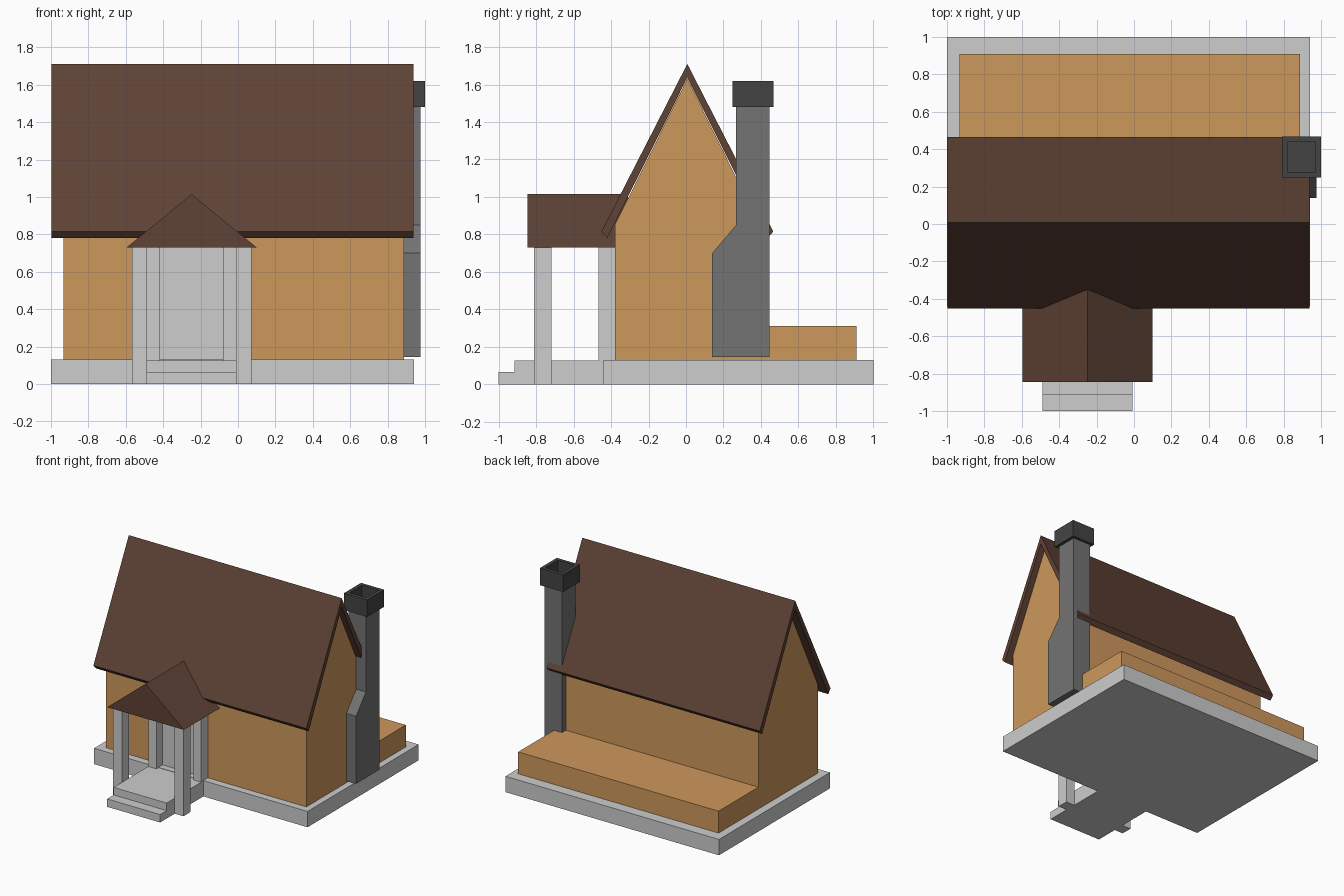
import bpy, bmesh
from mathutils import Vector

if "Cube" in bpy.data.objects:
    bpy.data.objects.remove(bpy.data.objects["Cube"])


def material(name, r, g, b):
    lin = lambda c: ((c / 255 + 0.055) / 1.055) ** 2.4
    m = bpy.data.materials.new(name)
    m.diffuse_color = (lin(r), lin(g), lin(b), 1)
    m.use_nodes = True
    m.node_tree.nodes["Principled BSDF"].inputs["Base Color"].default_value = m.diffuse_color
    return m


STONE = material("pale stone", 205, 205, 205)
WALL = material("tan wall", 206, 152, 92)
ROOF = material("brown roof", 94, 66, 53)
CHIMNEY = material("grey chimney", 115, 115, 115)
CAP = material("dark cap", 68, 68, 68)


def finish(name, bm, mat):
    bmesh.ops.recalc_face_normals(bm, faces=bm.faces)
    mesh = bpy.data.meshes.new(name)
    bm.to_mesh(mesh)
    bm.free()
    mesh.materials.append(mat)
    ob = bpy.data.objects.new(name, mesh)
    bpy.context.collection.objects.link(ob)
    return ob


def prism(name, profile, axis, a, b, mat):
    """Extrude a 2D profile, (y, z) along x or (x, z) along y, from a to b."""
    bm = bmesh.new()
    place = (lambda u, v: (a, u, v)) if axis == "x" else (lambda u, v: (u, a, v))
    face = bm.faces.new([bm.verts.new(place(u, v)) for u, v in profile])
    out = bmesh.ops.extrude_face_region(bm, geom=[face])
    move = Vector((b - a, 0, 0)) if axis == "x" else Vector((0, b - a, 0))
    bmesh.ops.translate(bm, vec=move,
                        verts=[v for v in out["geom"] if isinstance(v, bmesh.types.BMVert)])
    return finish(name, bm, mat)


def box(name, x0, x1, y0, y1, z0, z1, mat):
    return prism(name, [(x0, z0), (x1, z0), (x1, z1), (x0, z1)], "y", y0, y1, mat)


RIDGE = 0.007   # y of the main ridge
PORCH = -0.248  # x centre of the porch

# Foundation and walls
box("foundation", -1, 0.94, -0.44, 1, 0, 0.13, STONE)
prism("gabled_house", [(RIDGE - 0.387, 0.13), (RIDGE + 0.387, 0.13), (RIDGE + 0.387, 0.85),
                       (RIDGE, 1.632), (RIDGE - 0.387, 0.85)], "x", -0.933, 0.887, WALL)
box("rear_platform", -0.933, 0.887, 0.38, 0.91, 0.13, 0.31, WALL)

# Main roof: a thin chevron along x
half = [(0.459, 0.815), (0.428, 0.78)]
prism("main_roof", [(RIDGE, 1.71)] + [(RIDGE + y, z) for y, z in half] + [(RIDGE, 1.637)]
      + [(RIDGE - y, z) for y, z in reversed(half)], "x", -0.997, 0.937, ROOF)

# Porch: gabled roof, posts, door and steps
prism("porch_roof", [(PORCH - 0.348, 0.73), (PORCH + 0.348, 0.73), (PORCH, 1.015)],
      "y", -0.845, -0.31, ROOF)
for side, label in ((-1, "left"), (1, "right")):
    for row, off, y in (("front", 0.28, -0.765), ("rear", 0.204, -0.42)):
        x, w = PORCH + side * off, 0.04 if row == "front" else 0.036
        box(f"{row}_{label}_post", x - w, x + w, y - 0.046, y + 0.046, 0, 0.735, STONE)
box("door", PORCH - 0.17, PORCH + 0.17, -0.388, -0.37, 0.13, 0.74, STONE)
box("porch_floor", PORCH - 0.241, PORCH + 0.241, -0.915, -0.43, 0, 0.127, STONE)
box("lower_step", PORCH - 0.241, PORCH + 0.241, -1, -0.9, 0, 0.065, STONE)

# Chimney with a shouldered base
prism("chimney", [(0.14, 0.145), (0.445, 0.145), (0.445, 1.49), (0.267, 1.49),
                  (0.267, 0.85), (0.14, 0.70)], "x", 0.815, 0.975, CHIMNEY)

# Chimney cap with a recessed flue
cap = box("chimney_cap", 0.79, 1, 0.248, 0.468, 1.48, 1.62, CAP)
bm = bmesh.new()
bm.from_mesh(cap.data)
bm.normal_update()
top = max(bm.faces, key=lambda f: f.calc_center_median().z)
bmesh.ops.inset_region(bm, faces=[top], thickness=0.042)
flue = bmesh.ops.extrude_face_region(bm, geom=[top])
bmesh.ops.translate(bm, vec=(0, 0, -0.1),
                    verts=[v for v in flue["geom"] if isinstance(v, bmesh.types.BMVert)])
if top.is_valid:
    bmesh.ops.delete(bm, geom=[top], context="FACES_ONLY")
bmesh.ops.recalc_face_normals(bm, faces=bm.faces)
bm.to_mesh(cap.data)
bm.free()
